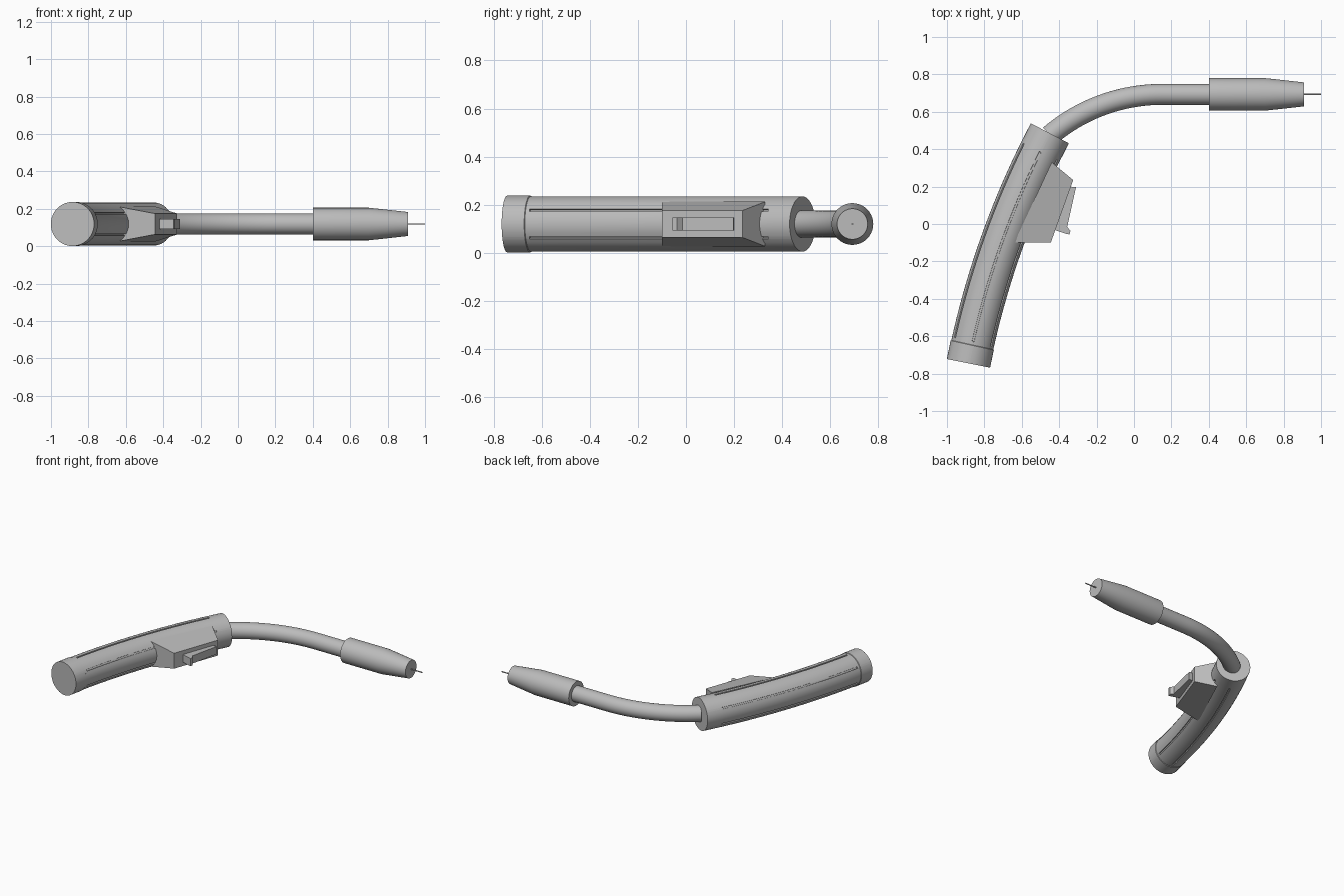
import bpy, bmesh
from math import sin, cos, radians, atan2, hypot
from mathutils import Vector

cube = bpy.data.objects.get("Cube")
if cube:
    bpy.data.objects.remove(cube)

AXIS_Z = 0.119

grey = bpy.data.materials.new("light_grey")
grey.use_nodes = True
grey.diffuse_color = (0.5, 0.5, 0.5, 1)
grey.node_tree.nodes["Principled BSDF"].inputs["Base Color"].default_value = (0.5, 0.5, 0.5, 1)


def finish(name, bm, smooth=True):
    bmesh.ops.recalc_face_normals(bm, faces=bm.faces)
    mesh = bpy.data.meshes.new(name)
    bm.to_mesh(mesh)
    bm.free()
    mesh.materials.append(grey)
    obj = bpy.data.objects.new(name, mesh)
    bpy.context.collection.objects.link(obj)
    if smooth:
        bpy.ops.object.select_all(action='DESELECT')
        obj.select_set(True)
        bpy.context.view_layer.objects.active = obj
        bpy.ops.object.shade_smooth_by_angle(angle=radians(30))
    return obj


def loft(bm, rings):
    """Skin a list of point rings and cap both ends."""
    loops = [[bm.verts.new(p) for p in ring] for ring in rings]
    n = len(loops[0])
    for a, b in zip(loops, loops[1:]):
        for i in range(n):
            j = (i + 1) % n
            bm.faces.new((a[i], a[j], b[j], b[i]))
    bm.faces.new(loops[0][::-1])
    bm.faces.new(loops[-1])


def arc(a, b, turn):
    """Return a function giving position and heading along a right-hand arc."""
    dx, dy = b[0] - a[0], b[1] - a[1]
    start = atan2(dy, dx) + radians(turn) / 2
    radius = hypot(dx, dy) / (2 * sin(radians(turn) / 2))
    cx, cy = a[0] + radius * sin(start), a[1] - radius * cos(start)

    def at(t):
        h = start - radians(turn) * t
        return Vector((cx - radius * sin(h), cy + radius * cos(h), AXIS_Z)), h
    return at


def ring(place, section):
    """Cross-section of (angle in degrees, radius) square to the path."""
    centre, h = place
    side = Vector((sin(h), -cos(h), 0))
    up = Vector((0, 0, 1))
    return [centre + r * (cos(radians(a)) * side + sin(radians(a)) * up) for a, r in section]


def circle(r, n=40):
    return [(360 * i / n, r) for i in range(n)]


def along_x(x, y=0.693):
    return Vector((x, y, AXIS_Z)), 0.0


def handle_section(r, depth=0.0):
    section = []
    for k in range(6):
        base = 30 + 60 * k
        section += [(base - 3, r), (base - 2.8, r - depth), (base + 2.8, r - depth), (base + 3, r)]
        section += [(base + d, r) for d in (12, 21, 30, 39, 48)]
    return section


# Curved handle with end collar and six long grooves
path = arc((-0.885, -0.745), (-0.45, 0.485), 16.6)
R, COLLAR = 0.115, 0.118
rings = [ring(path(0), handle_section(COLLAR)),
         ring(path(0.075), handle_section(COLLAR)),
         ring(path(0.077), handle_section(R)),
         ring(path(0.09), handle_section(R))]
steps = 24
for i in range(steps + 1):
    rings.append(ring(path(0.091 + 0.823 * i / steps), handle_section(R, 0.008)))
rings += [ring(path(0.915), handle_section(R)), ring(path(1), handle_section(R))]
bm = bmesh.new()
loft(bm, rings)
finish("handle", bm)

# Swan neck: arc, then a straight run into the nozzle
path = arc((-0.45, 0.473), (0.15, 0.693), 40.3)
bm = bmesh.new()
loft(bm, [ring(path(i / 20), circle(0.056)) for i in range(21)] + [ring(along_x(0.42), circle(0.056))])
finish("neck", bm)

# Nozzle with tapered tip
bm = bmesh.new()
loft(bm, [ring(along_x(x), circle(r)) for x, r in ((0.4, 0.087), (0.7, 0.087), (0.91, 0.064))])
finish("nozzle", bm)

# Wire
bm = bmesh.new()
loft(bm, [ring(along_x(x), circle(0.004, 12)) for x in (0.9, 1.0)])
finish("wire", bm)

# Trigger housing: wide against the handle, narrow outside
bm = bmesh.new()


def slab(x, y0, x1, y1, half):
    return [(x, y0, AXIS_Z - half), (x1, y1, AXIS_Z - half),
            (x1, y1, AXIS_Z + half), (x, y0, AXIS_Z + half)]


loft(bm, [slab(-0.64, -0.1, -0.44, 0.33, 0.093), slab(-0.445, -0.1, -0.325, 0.235, 0.056)])
finish("trigger_housing", bm, smooth=False)

# Trigger lever with hooked lower end
outline = [(-0.345, 0.2), (-0.31, 0.197), (-0.357, -0.015), (-0.34, -0.037),
           (-0.345, -0.056), (-0.365, -0.052), (-0.43, -0.03)]
bm = bmesh.new()
loft(bm, [[(x, y, AXIS_Z + s * 0.028) for x, y in outline] for s in (-1, 1)])
finish("trigger", bm, smooth=False)
